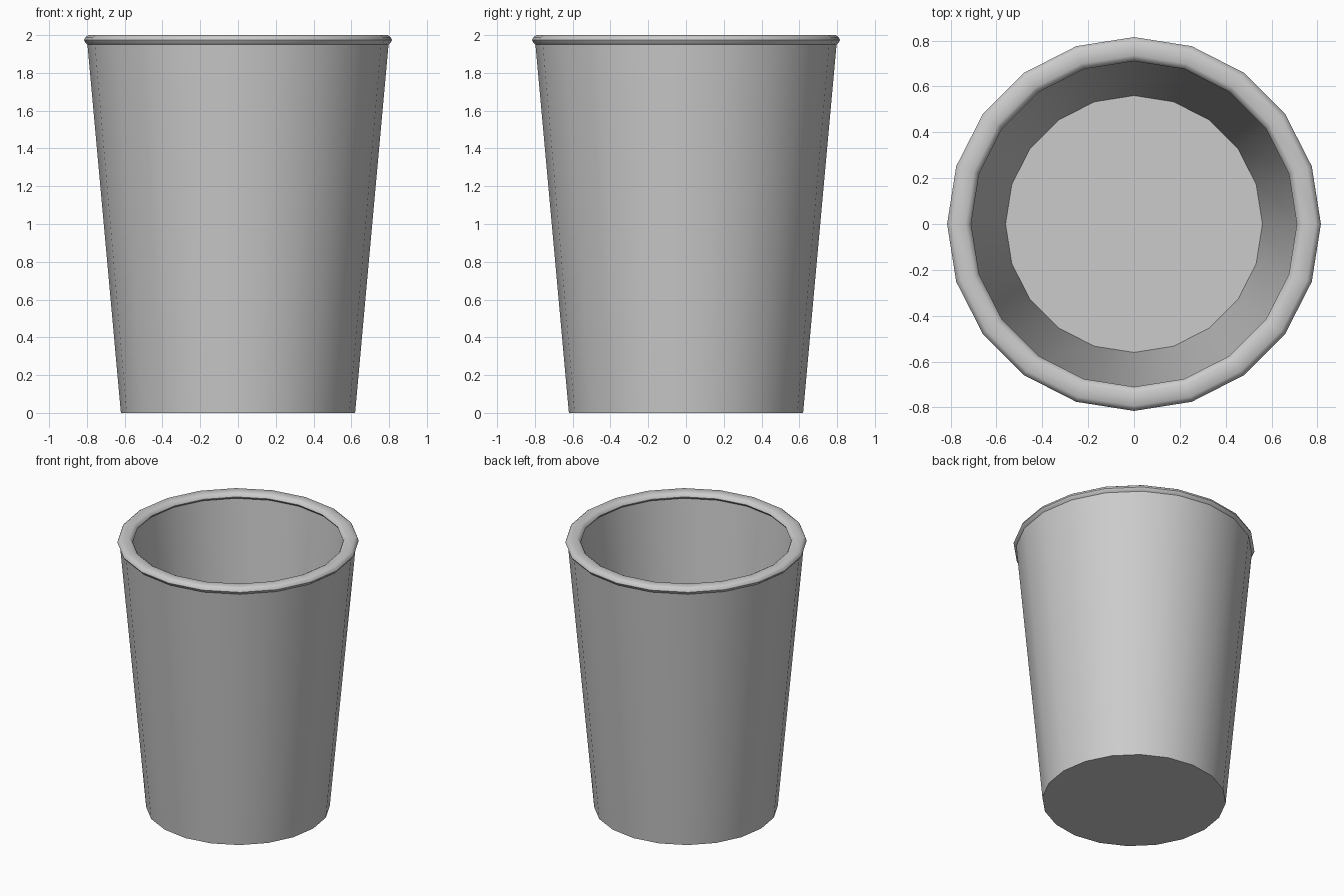
import bpy, bmesh, math

if "Cube" in bpy.data.objects:
    bpy.data.objects.remove(bpy.data.objects["Cube"])

SIDES = 20


def lathe(name, profile, closed=False):
    """Revolve (radius, z) points around z; open profiles get flat end caps."""
    bm = bmesh.new()
    rings = []
    for r, z in profile:
        ring = []
        for i in range(SIDES):
            a = 2 * math.pi * i / SIDES
            ring.append(bm.verts.new((r * math.cos(a), r * math.sin(a), z)))
        rings.append(ring)
    pairs = list(zip(rings, rings[1:]))
    if closed:
        pairs.append((rings[-1], rings[0]))
    else:
        bm.faces.new(rings[0])
        bm.faces.new(rings[-1])
    for lo, hi in pairs:
        for i in range(SIDES):
            j = (i + 1) % SIDES
            bm.faces.new((lo[i], lo[j], hi[j], hi[i]))
    bmesh.ops.recalc_face_normals(bm, faces=bm.faces)
    mesh = bpy.data.meshes.new(name)
    bm.to_mesh(mesh)
    bm.free()
    obj = bpy.data.objects.new(name, mesh)
    bpy.context.collection.objects.link(obj)
    bpy.ops.object.select_all(action='DESELECT')
    obj.select_set(True)
    bpy.context.view_layer.objects.active = obj
    bpy.ops.object.shade_smooth_by_angle(angle=math.radians(40))
    return obj


# Tapered cup with rolled lip: outer wall, lip, inner wall, inside floor
lathe("cup", [
    (0.62, 0.0),
    (0.797, 1.95), (0.808, 1.96), (0.815, 1.973), (0.808, 1.99), (0.793, 2.0),
    (0.735, 2.0), (0.718, 1.99), (0.71, 1.973), (0.718, 1.96), (0.737, 1.95),
    (0.56, 0.06),
])
